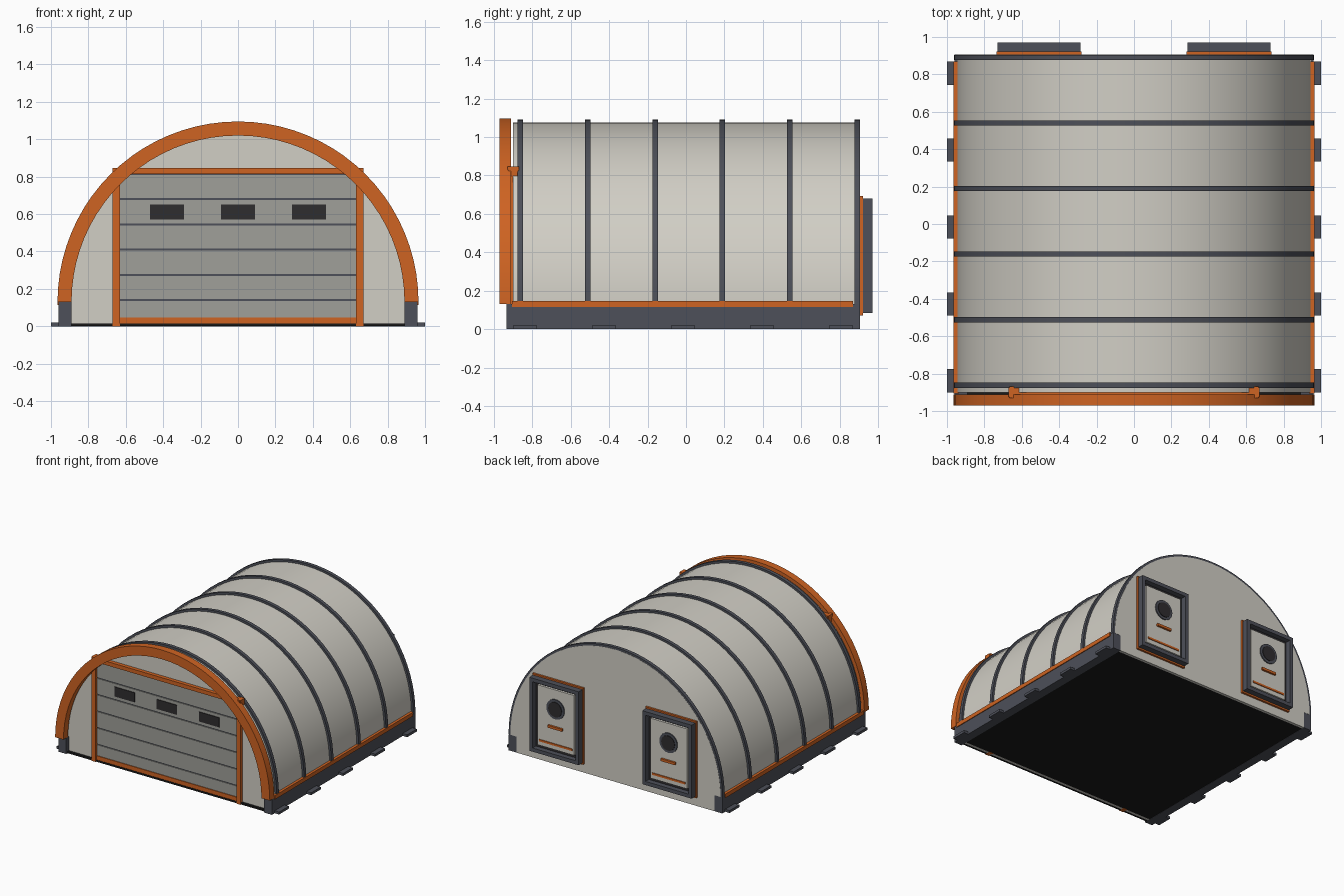
import bpy, bmesh
from math import cos, sin, pi, radians

old = bpy.data.objects.get("Cube")
if old:
    bpy.data.objects.remove(old, do_unlink=True)


def material(name, r, g, b):
    m = bpy.data.materials.new(name)
    m.use_nodes = True
    m.diffuse_color = (r, g, b, 1)
    bsdf = next(n for n in m.node_tree.nodes if n.type == 'BSDF_PRINCIPLED')
    bsdf.inputs["Base Color"].default_value = (r, g, b, 1)
    bsdf.inputs["Roughness"].default_value = 0.7
    return m


SHELL = material("pale_grey", 0.64, 0.62, 0.56)
DOOR = material("door_grey", 0.35, 0.35, 0.32)
DARK = material("slate_grey", 0.075, 0.08, 0.1)
ORANGE = material("orange", 0.62, 0.125, 0.016)
GLASS = material("window_black", 0.028, 0.026, 0.028)
FLOOR = material("floor_black", 0.01, 0.01, 0.01)

SPRING = 0.13    # height where the arch starts
SEGMENTS = 40


def finish(name, bm, mat, smooth=False):
    bmesh.ops.recalc_face_normals(bm, faces=bm.faces)
    mesh = bpy.data.meshes.new(name)
    bm.to_mesh(mesh)
    bm.free()
    mesh.materials.append(mat)
    obj = bpy.data.objects.new(name, mesh)
    bpy.context.collection.objects.link(obj)
    if smooth:
        bpy.ops.object.select_all(action='DESELECT')
        obj.select_set(True)
        bpy.context.view_layer.objects.active = obj
        bpy.ops.object.shade_smooth_by_angle(angle=radians(30))
    return obj


def box(name, x, y, z, mat):
    """Box from (low, high) pairs on each axis."""
    bm = bmesh.new()
    bmesh.ops.create_cube(bm, size=1)
    for v in bm.verts:
        v.co = [lo + (c + 0.5) * (hi - lo) for c, (lo, hi) in zip(v.co, (x, y, z))]
    return finish(name, bm, mat)


def arc(r):
    return [(r * cos(pi * i / SEGMENTS), SPRING + r * sin(pi * i / SEGMENTS))
            for i in range(SEGMENTS + 1)]


def extrude(name, outline, y, mat, smooth=False):
    """Extrude a closed x-z outline along y."""
    bm = bmesh.new()
    face = bm.faces.new([bm.verts.new((px, y[0], pz)) for px, pz in outline])
    new = bmesh.ops.extrude_face_region(bm, geom=[face])
    for v in new["geom"]:
        if isinstance(v, bmesh.types.BMVert):
            v.co.y = y[1]
    return finish(name, bm, mat, smooth)


def arch(name, r_in, r_out, y, mat):
    return extrude(name, arc(r_out) + arc(r_in)[::-1], y, mat, True)


def end_wall(name, r, half_width, y, mat):
    return extrude(name, arc(r) + [(-half_width, SPRING), (-half_width, 0.0),
                                   (half_width, 0.0), (half_width, SPRING)], y, mat)


def disc(name, x, y, z, r, depth, mat):
    outline = [(x + r * cos(2 * pi * i / 24), z + r * sin(2 * pi * i / 24)) for i in range(24)]
    return extrude(name, outline, (y, y + depth), mat)


def frame(name, x, y, z, w, mat):
    """Rectangular ring of bar width w."""
    bm = bmesh.new()
    bmesh.ops.create_cube(bm, size=1)
    for v in bm.verts:
        v.co = [lo + (c + 0.5) * (hi - lo) for c, (lo, hi) in zip(v.co, (x, y, z))]
    bm.normal_update()
    caps = [f for f in bm.faces if abs(f.normal.y) > 0.9]
    bmesh.ops.inset_individual(bm, faces=caps, thickness=w)
    bmesh.ops.bridge_loops(bm, edges=list({e for f in caps for e in f.edges}))
    bmesh.ops.delete(bm, geom=caps, context='FACES_ONLY')
    return finish(name, bm, mat)


# Roof shell, ribs and front trim arch
arch("roof_shell", 0.915, 0.945, (-0.9, 0.9), SHELL)
for i in range(6):
    y = -0.862 + 0.3505 * i
    arch(f"roof_rib_{i + 1}", 0.93, 0.962, (y - 0.014, y + 0.014), DARK)
arch("front_trim_arch", 0.89, 0.965, (-0.97, -0.912), ORANGE)

# End walls and floor
end_wall("front_wall", 0.93, 0.89, (-0.9, -0.88), SHELL)
end_wall("back_wall", 0.945, 0.89, (0.885, 0.906), SHELL)
box("floor", (-0.9, 0.9), (-0.92, 0.9), (0.001, 0.015), FLOOR)

# Base beams, side strips and feet on both sides
for side, label in ((1, "left"), (-1, "right")):
    def span(a, b):
        return tuple(sorted((side * a, side * b)))
    box(f"{label}_base_beam", span(0.89, 0.96), (-0.935, 0.905), (0, SPRING), DARK)
    box(f"{label}_side_strip", span(0.935, 0.966), (-0.905, 0.87), (0.115, 0.147), ORANGE)
    for i in range(5):
        y = -0.838 + 0.411 * i
        box(f"{label}_foot_{i + 1}", span(0.95, 1.0), (y - 0.062, y + 0.062), (0, 0.02), DARK)
    box(f"{label}_door_post", span(0.632, 0.67), (-0.925, -0.875), (0, 0.847), ORANGE)

# Sectional front door
box("door_header", (-0.665, 0.665), (-0.93, -0.87), (0.815, 0.847), ORANGE)
box("door_backing", (-0.635, 0.635), (-0.903, -0.89), (0.005, 0.815), DARK)
for i in range(6):
    z = 0.005 + 0.135 * i
    box(f"door_slat_{i + 1}", (-0.635, 0.635), (-0.91, -0.9), (z + 0.005, z + 0.13), DOOR)
box("door_bottom_strip", (-0.635, 0.635), (-0.916, -0.9), (0.002, 0.048), ORANGE)
for i in (-1, 0, 1):
    box(f"door_window_{i + 2}", (0.38 * i - 0.09, 0.38 * i + 0.09),
        (-0.915, -0.909), (0.572, 0.65), GLASS)

# Two hatches on the back wall
for cx, label in ((0.508, "left"), (-0.508, "right")):
    box(f"{label}_hatch_backplate", (cx - 0.228, cx + 0.228), (0.9, 0.922), (0.07, 0.692), ORANGE)
    frame(f"{label}_hatch_frame", (cx - 0.222, cx + 0.222), (0.92, 0.97), (0.083, 0.68), 0.042, DARK)
    box(f"{label}_hatch_recess", (cx - 0.19, cx + 0.19), (0.92, 0.928), (0.11, 0.65), GLASS)
    box(f"{label}_hatch_panel", (cx - 0.165, cx + 0.165), (0.925, 0.946), (0.138, 0.625), SHELL)
    disc(f"{label}_porthole_ring", cx, 0.94, 0.47, 0.08, 0.014, DARK)
    disc(f"{label}_porthole_glass", cx, 0.95, 0.47, 0.06, 0.009, GLASS)
    box(f"{label}_hatch_handle", (cx - 0.065, cx + 0.065), (0.94, 0.962), (0.31, 0.33), ORANGE)
    box(f"{label}_hatch_kick_strip", (cx - 0.148, cx + 0.148), (0.94, 0.952), (0.172, 0.188), ORANGE)
